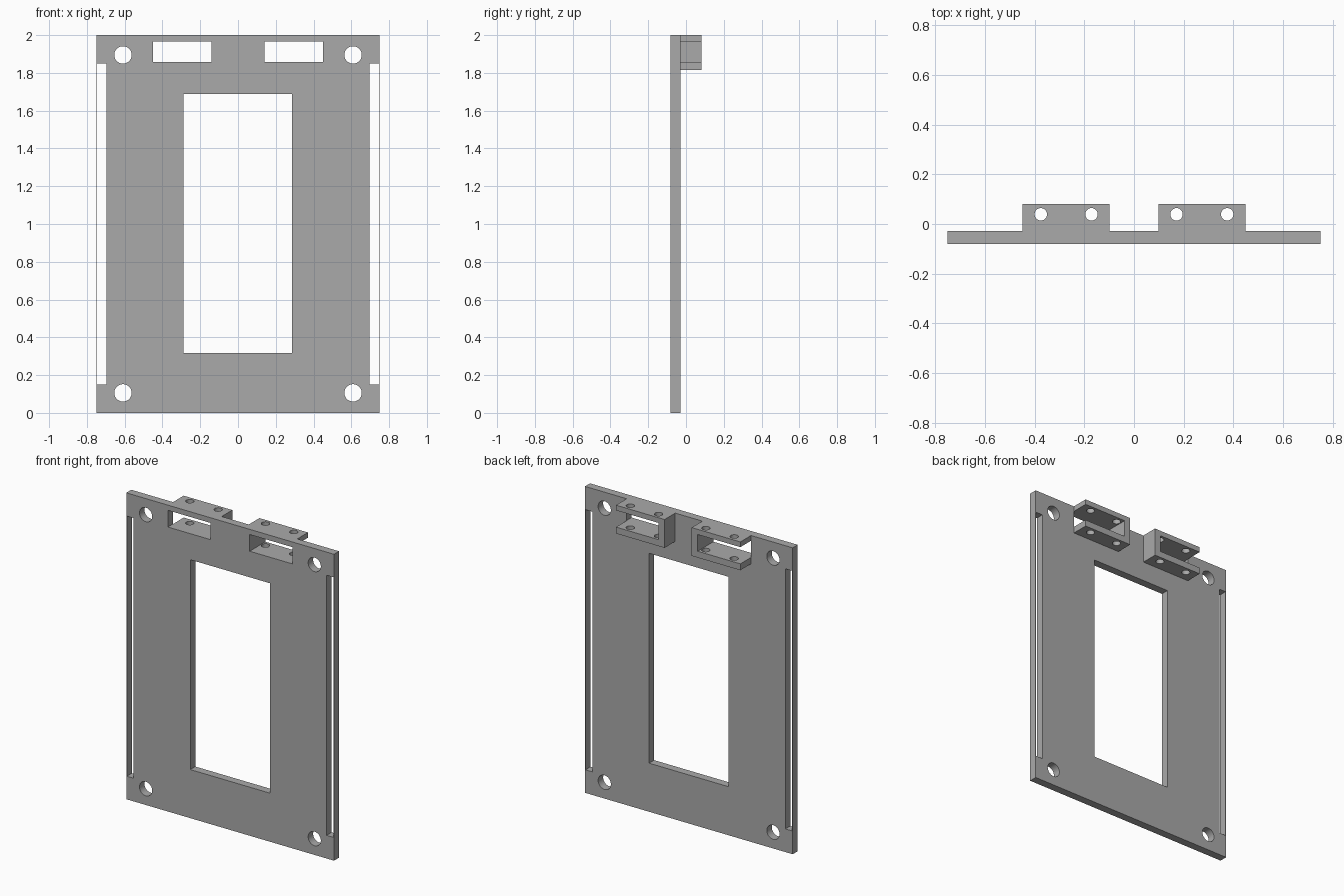
import bpy
import bmesh
from math import pi
from mathutils import Matrix, Vector

cube = bpy.data.objects.get("Cube")
if cube:
    bpy.data.objects.remove(cube, do_unlink=True)

FRONT, REAR, BACK = -0.081, -0.029, 0.081   # plate front, plate rear, bracket back
HEIGHT, HALF_WIDTH = 2.0, 0.75

grey = bpy.data.materials.new("plain grey")
grey.use_nodes = True
grey.diffuse_color = (0.4, 0.4, 0.4, 1)
grey.node_tree.nodes["Principled BSDF"].inputs["Base Color"].default_value = (0.4, 0.4, 0.4, 1)


def add_box(bm, low, high):
    low, high = Vector(low), Vector(high)
    place = Matrix.Translation((low + high) / 2) @ Matrix.Diagonal((*(high - low), 1))
    bmesh.ops.create_cube(bm, size=1, matrix=place)


def add_cylinder(bm, centre, radius, depth, turn=Matrix()):
    bmesh.ops.create_cone(bm, cap_ends=True, segments=48, radius1=radius, radius2=radius,
                          depth=depth, matrix=Matrix.Translation(centre) @ turn)


def make_object(name, bm):
    bmesh.ops.recalc_face_normals(bm, faces=bm.faces)
    mesh = bpy.data.meshes.new(name)
    bm.to_mesh(mesh)
    bm.free()
    mesh.materials.append(grey)
    obj = bpy.data.objects.new(name, mesh)
    bpy.context.collection.objects.link(obj)
    return obj


def cut(obj, cutter):
    mod = obj.modifiers.new("cut", 'BOOLEAN')
    mod.operation, mod.solver, mod.object = 'DIFFERENCE', 'EXACT', cutter
    bpy.ops.object.select_all(action='DESELECT')
    bpy.context.view_layer.objects.active = obj
    obj.select_set(True)
    bpy.ops.object.modifier_apply(modifier=mod.name)
    bpy.data.objects.remove(cutter, do_unlink=True)
    bpy.ops.object.shade_smooth_by_angle(angle=pi / 6)


# Flat plate
bm = bmesh.new()
add_box(bm, (-HALF_WIDTH, FRONT, 0), (HALF_WIDTH, REAR, HEIGHT))
plate = make_object("plate", bm)

# Plate openings: window, edge slots, bracket slots and corner holes
bm = bmesh.new()
openings = [(-0.288, 0.287, 0.317, 1.687)]
for side in (-1, 1):
    for inner, outer, bottom, top in ((0.697, 0.746, 0.151, 1.849), (0.141, 0.45, 1.857, 1.966)):
        left, right = sorted((side * inner, side * outer))
        openings.append((left, right, bottom, top))
    for z in (0.106, 1.895):
        add_cylinder(bm, (side * 0.609, FRONT, z), 0.046, 0.3, Matrix.Rotation(pi / 2, 4, 'X'))
for left, right, bottom, top in openings:
    add_box(bm, (left, FRONT - 0.1, bottom), (right, REAR + 0.1, top))
cut(plate, make_object("plate_cutter", bm))

# U-shaped brackets, open towards the outside, with two pin holes each
profile = ((0.098, 1.815), (0.449, 1.815), (0.449, 1.857), (0.141, 1.857),
           (0.141, 1.966), (0.449, 1.966), (0.449, HEIGHT), (0.098, HEIGHT))
for name, side in (("left_bracket", 1), ("right_bracket", -1)):
    bm = bmesh.new()
    face = bm.faces.new([bm.verts.new((side * x, REAR, z)) for x, z in profile])
    extruded = bmesh.ops.extrude_face_region(bm, geom=[face])["geom"]
    bmesh.ops.translate(bm, vec=(0, BACK - REAR, 0),
                        verts=[v for v in extruded if isinstance(v, bmesh.types.BMVert)])
    bracket = make_object(name, bm)
    bm = bmesh.new()
    for x in (0.171, 0.375):
        add_cylinder(bm, (side * x, 0.039, 1.9), 0.025, 0.4)
    cut(bracket, make_object(name + "_cutter", bm))
